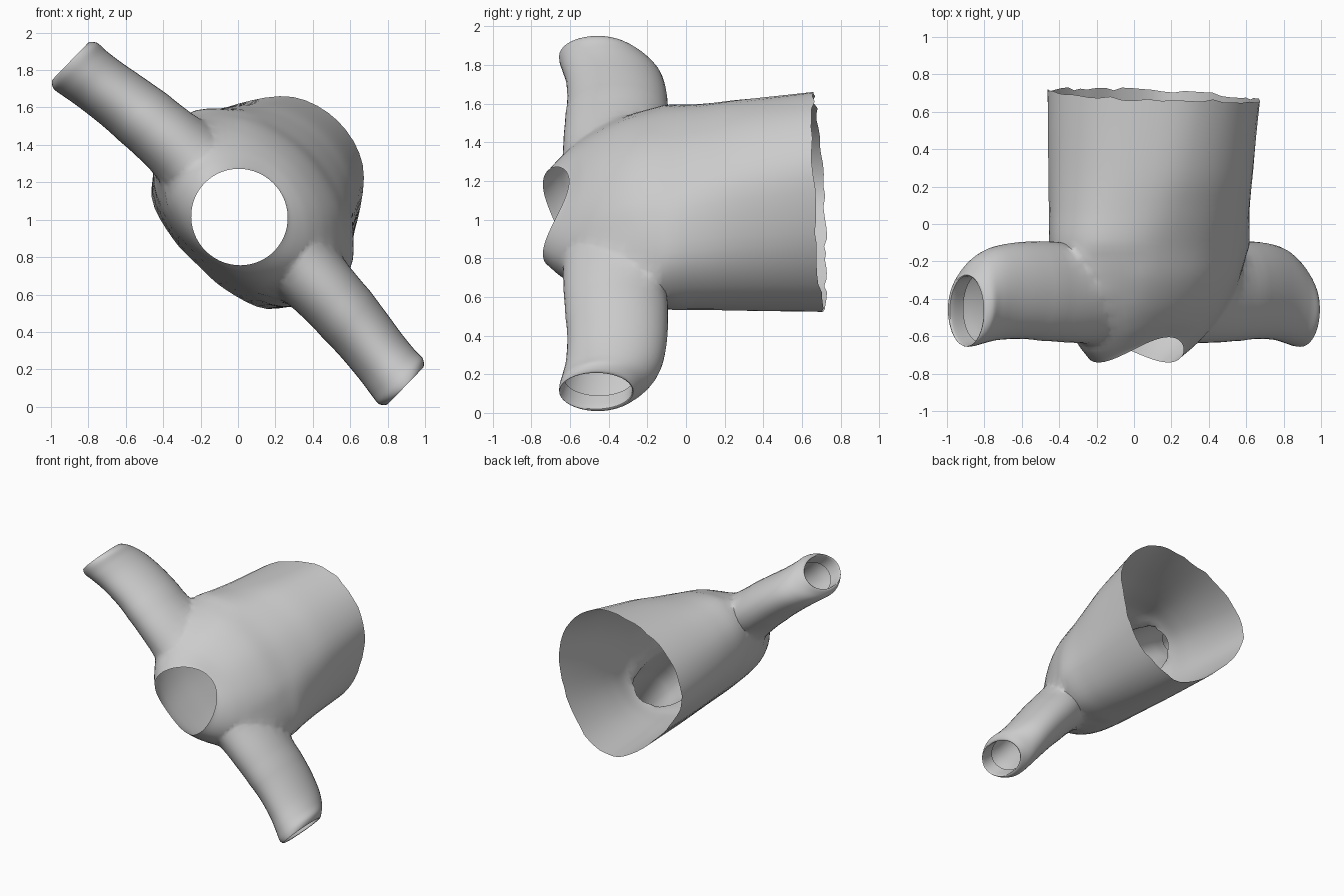
import bpy, bmesh, math, random
from mathutils import Vector

if "Cube" in bpy.data.objects:
    bpy.data.objects.remove(bpy.data.objects["Cube"])

random.seed(4)
# Garment axes: d runs along the sleeves, n from back panel to chest, y from neck to hem
D = Vector((0.718, 0, -0.696))
N = Vector((0.696, 0, 0.718))
O = Vector((0, 0, 0.98))
SIDES = 56


def place(d, y, n):
    return O + D * d + N * n + Vector((0, y, 0))


def spline(pts, steps, closed=False):
    """Catmull-Rom interpolation of tuples."""
    out, c = [], len(pts)
    for i in range(c if closed else c - 1):
        q = [pts[(i + k) % c] if closed else pts[min(max(i + k, 0), c - 1)] for k in (-1, 0, 1, 2)]
        for s in range(steps):
            t = s / steps
            out.append(tuple(0.5 * (2 * b + (e - a) * t + (2 * a - 5 * b + 4 * e - f) * t * t
                                    + (3 * b - a - 3 * e + f) * t ** 3) for a, b, e, f in zip(*q)))
    if not closed:
        out.append(pts[-1])
    return out


def section(half):
    """Closed cross-section mirrored across the centre line."""
    pts = half + [(-d, n) for d, n in half[-2:0:-1]]
    return spline(pts, SIDES // len(pts), True)


def loft(name, rings):
    """Closed solid through rings, each end capped by a fan; returns object and cap centres."""
    bm = bmesh.new()
    rows = [[bm.verts.new(p) for p in r] for r in rings]
    k = len(rows[0])
    for a, b in zip(rows, rows[1:]):
        for i in range(k):
            bm.faces.new((a[i], a[(i + 1) % k], b[(i + 1) % k], b[i]))
    centres = []
    for row in (rows[0], rows[-1]):
        c = sum((v.co for v in row), Vector()) / k
        centres.append(c)
        cv = bm.verts.new(c)
        for i in range(k):
            bm.faces.new((cv, row[i], row[(i + 1) % k]))
    bmesh.ops.recalc_face_normals(bm, faces=bm.faces)
    me = bpy.data.meshes.new(name)
    bm.to_mesh(me)
    bm.free()
    ob = bpy.data.objects.new(name, me)
    bpy.context.collection.objects.link(ob)
    return ob, centres


# Torso: rounded hem, flatter and wider at the armpits, then in to the neck hole
hem = section([(0, .765), (.26, .69), (.445, .46), (.54, .22), (.54, -.02), (.43, -.22), (.2, -.3), (0, -.31)])
chest = section([(0, .55), (.28, .5), (.47, .39), (.6, .24), (.61, .03), (.47, -.16), (.24, -.26), (0, -.28)])
neck = [(-.018 + .26 * math.sin(a), .03 + .256 * math.cos(a)) for a in
        (2 * math.pi * i / SIDES for i in range(SIDES))]
ragged = [random.uniform(-.01, .01) for _ in hem]


def mix(p, q, t):
    return p[0] + (q[0] - p[0]) * t, p[1] + (q[1] - p[1]) * t


# y, share of hem outline over chest, share of chest outline over neck
profile = spline([(.69, 1, 1), (.3, .62, 1), (.08, .3, 1), (-.12, 0, 1), (-.3, 0, .87),
                  (-.45, 0, .67), (-.56, 0, .44), (-.63, 0, .22), (-.68, 0, 0)], 5)
rings = []
for y, u, t in profile:
    ring = []
    for i in range(SIDES):
        a = 2 * math.pi * i / SIDES
        # the chest side slopes in sooner than the back panel
        chest_t = max(t, 0) ** (1 + .35 * max(0, math.cos(a)))
        d, n = mix(neck[i], mix(chest[i], hem[i], u), chest_t)
        dip = (.06 * math.cos(2 * a) + .015 * math.cos(a)) * (1 - t)
        flare = max(0, (y - .3) / .39) ** 2 * (ragged[i] - .035 * math.cos(a))
        ring.append(place(d, y + dip + flare, n))
    rings.append(ring)
sweater, open_ends = loft("sweater", rings)


# Sleeves: elliptical tubes that hook forward, the cuffs rolled inwards
def make_sleeve(side):
    # d, y, n, half depth in y, half width in n, tilt
    path = spline([(.35, -.40, .07, .24, .19, 0), (.6, -.37, .065, .27, .188, 0),
                   (.85, -.355, .045, .26, .172, .02), (1.04, -.37, .02, .25, .165, .03),
                   (1.15, -.405, .005, .235, .167, .02), (1.215, -.445, 0, .21, .168, 0),
                   (1.245, -.465, 0, .188, .13, 0), (1.15, -.45, 0, .18, .125, 0)], 5)
    rows = []
    for d, y, n, ry, rn, tilt in path:
        row = []
        for i in range(40):
            a = 2 * math.pi * i / 40
            row.append(place(side * (d + tilt * ry * math.cos(a)), y + ry * math.cos(a), n + rn * math.sin(a)))
        rows.append(row)
    return loft("sleeve_helper", rows)


helpers = []
for side in (-1, 1):
    ob, ends = make_sleeve(side)
    open_ends.append(ends[1])
    helpers.append(ob)
    mod = sweater.modifiers.new("join_sleeve", 'BOOLEAN')
    mod.operation, mod.solver, mod.object = 'UNION', 'EXACT', ob

# Bake the union, then open the hem, neck and cuffs
baked = bpy.data.meshes.new_from_object(sweater.evaluated_get(bpy.context.evaluated_depsgraph_get()))
sweater.modifiers.clear()
sweater.data = baked
for ob in helpers:
    bpy.data.objects.remove(ob)
bm = bmesh.new()
bm.from_mesh(baked)
caps = [v for v in bm.verts if any((v.co - c).length < 1e-3 for c in open_ends)]
bmesh.ops.delete(bm, geom=caps, context='VERTS')

# Soften the shoulder seams
bmesh.ops.triangulate(bm, faces=[f for f in bm.faces if len(f.verts) > 4])
seam = [v for v in bm.verts if .36 < abs((v.co - O).dot(D)) < .74 and v.co.y < -.14 and not v.is_boundary]
for _ in range(8):
    bmesh.ops.smooth_vert(bm, verts=seam, factor=.5, use_axis_x=True, use_axis_y=True, use_axis_z=True)
bm.to_mesh(baked)
bm.free()

bpy.context.view_layer.objects.active = sweater
sweater.select_set(True)
bpy.ops.object.shade_smooth_by_angle(angle=math.radians(50))
